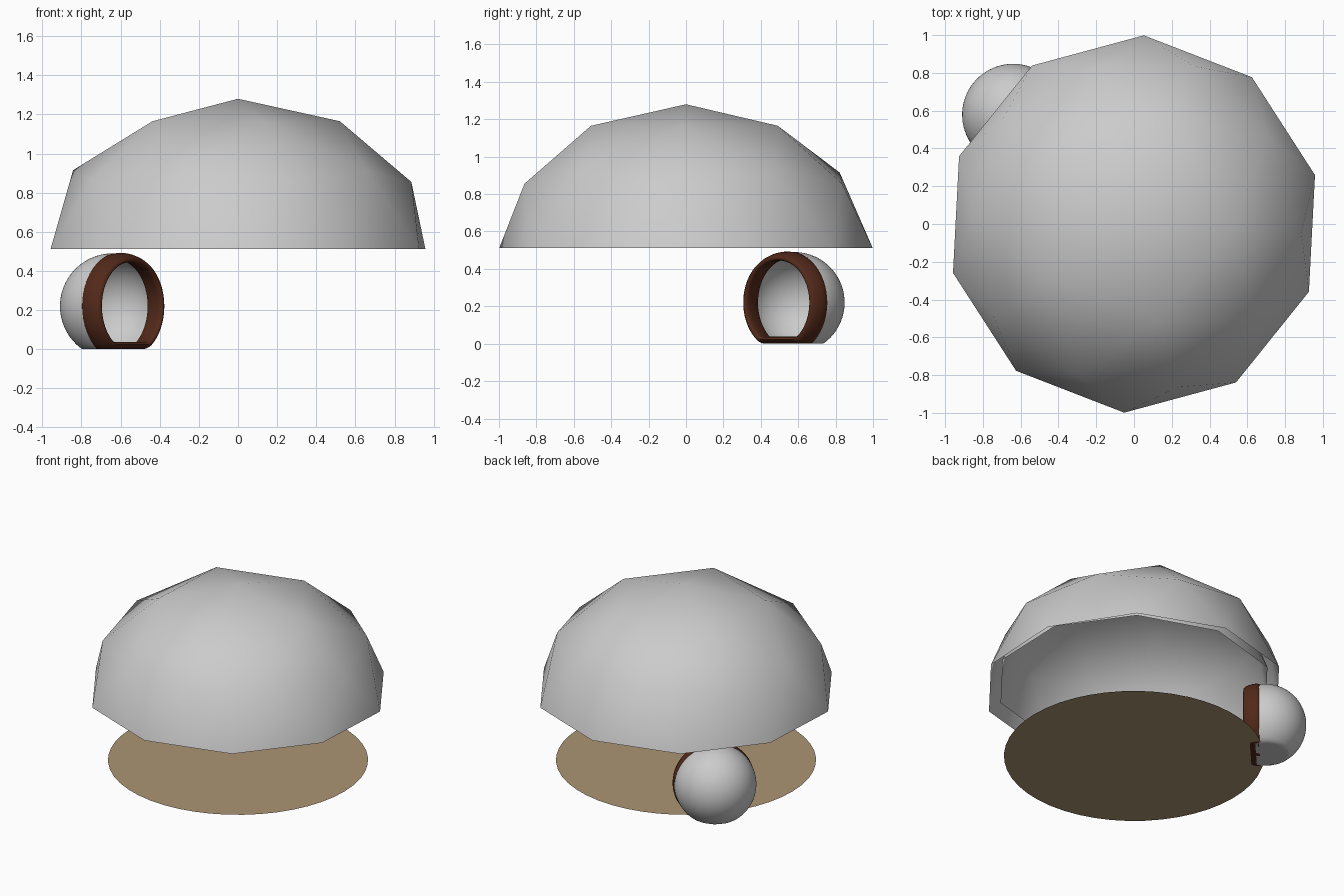
import bpy, bmesh, math
from mathutils import Vector, Matrix

if "Cube" in bpy.data.objects:
    bpy.data.objects.remove(bpy.data.objects["Cube"])


def finish(name, bm, color=None, angle=45):
    me = bpy.data.meshes.new(name)
    bm.to_mesh(me)
    bm.free()
    ob = bpy.data.objects.new(name, me)
    bpy.context.collection.objects.link(ob)
    if color:
        mat = bpy.data.materials.new(name + "_colour")
        mat.diffuse_color = (*color, 1)
        mat.use_nodes = True
        mat.node_tree.nodes["Principled BSDF"].inputs["Base Color"].default_value = mat.diffuse_color
        me.materials.append(mat)
    bpy.ops.object.select_all(action='DESELECT')
    ob.select_set(True)
    bpy.context.view_layer.objects.active = ob
    bpy.ops.object.shade_smooth_by_angle(angle=math.radians(angle))
    return ob


# Faceted dome: upper half of a coarse icosphere, plus a smaller lining inside it
def dome(name, size, lift, tilt):
    bm = bmesh.new()
    bmesh.ops.create_icosphere(bm, subdivisions=2, radius=1.0)
    bmesh.ops.delete(bm, geom=[v for v in bm.verts if v.co.z < -0.01], context='VERTS')
    bm.transform(Matrix.Translation((0, 0, 0.511)) @ Matrix.Diagonal((0.992, 1, 0.769, 1))
                 @ Matrix.Rotation(math.radians(-3), 4, 'Z') @ Matrix.Scale(size, 4))
    for v in bm.verts:
        v.co.z += lift + tilt * (0.77 * v.co.x - 0.64 * v.co.y)
    if size < 1:
        bmesh.ops.reverse_faces(bm, faces=bm.faces)
    finish(name, bm, angle=50)


dome("dome_shell", 1.0, 0, 0)
dome("dome_lining", 0.92, 0.03, 0.025)

# Flat ground disc
bm = bmesh.new()
bmesh.ops.create_circle(bm, cap_ends=True, segments=48, radius=0.855)
bmesh.ops.translate(bm, verts=bm.verts, vec=(0, 0, 0.003))
finish("base_disc", bm, (0.41, 0.30, 0.17))

# Side pod and mouth ring: profiles turned about a horizontal axis, flattened at the floor
CENTRE = Vector((-0.64, 0.578, 0.22))
FACING = Vector((0.74, -0.67, 0)).normalized()
SIDE = Vector((0, 0, 1)).cross(FACING)
SEG = 72


def turned(name, profile, closed, color=None, angle=30):
    """profile: (radius, distance along axis, lowest z)"""
    bm = bmesh.new()
    rings = []
    for r, e, floor in profile:
        ring = []
        for i in range(SEG):
            a = 2 * math.pi * (i + 0.5) / SEG
            p = CENTRE + SIDE * (r * math.cos(a)) + FACING * e
            p.z = max(p.z + r * math.sin(a), floor)
            ring.append(bm.verts.new(p))
        rings.append(ring)
    pairs = list(zip(rings, rings[1:]))
    if closed:
        pairs.append((rings[-1], rings[0]))
    for a, b in pairs:
        for i in range(SEG):
            j = (i + 1) % SEG
            bm.faces.new((a[i], a[j], b[j], b[i]))
    bmesh.ops.remove_doubles(bm, verts=bm.verts, dist=0.0002)
    bmesh.ops.recalc_face_normals(bm, faces=bm.faces)
    return finish(name, bm, color, angle)


def arc(radius, floor, stop, n=24):
    end = math.acos(-stop / radius)
    return [(radius * math.sin(end * k / n), -radius * math.cos(end * k / n), floor)
            for k in range(n + 1)]


# Hollow pod: outer ball, then back along the inner ball
turned("pod_shell", arc(0.27, 0.0, 0.06) + arc(0.25, 0.018, 0.06)[::-1], False)

# Rounded mouth ring
section = [(0.262, 0.025), (0.271, 0.035), (0.273, 0.055), (0.270, 0.08), (0.262, 0.107),
           (0.252, 0.127), (0.240, 0.137), (0.231, 0.134), (0.225, 0.122), (0.224, 0.10),
           (0.230, 0.05), (0.238, 0.025)]
turned("mouth_ring", [(r, e, max(0.0, (0.268 - r) * 0.85)) for r, e in section],
       True, (0.085, 0.022, 0.01), 60)
